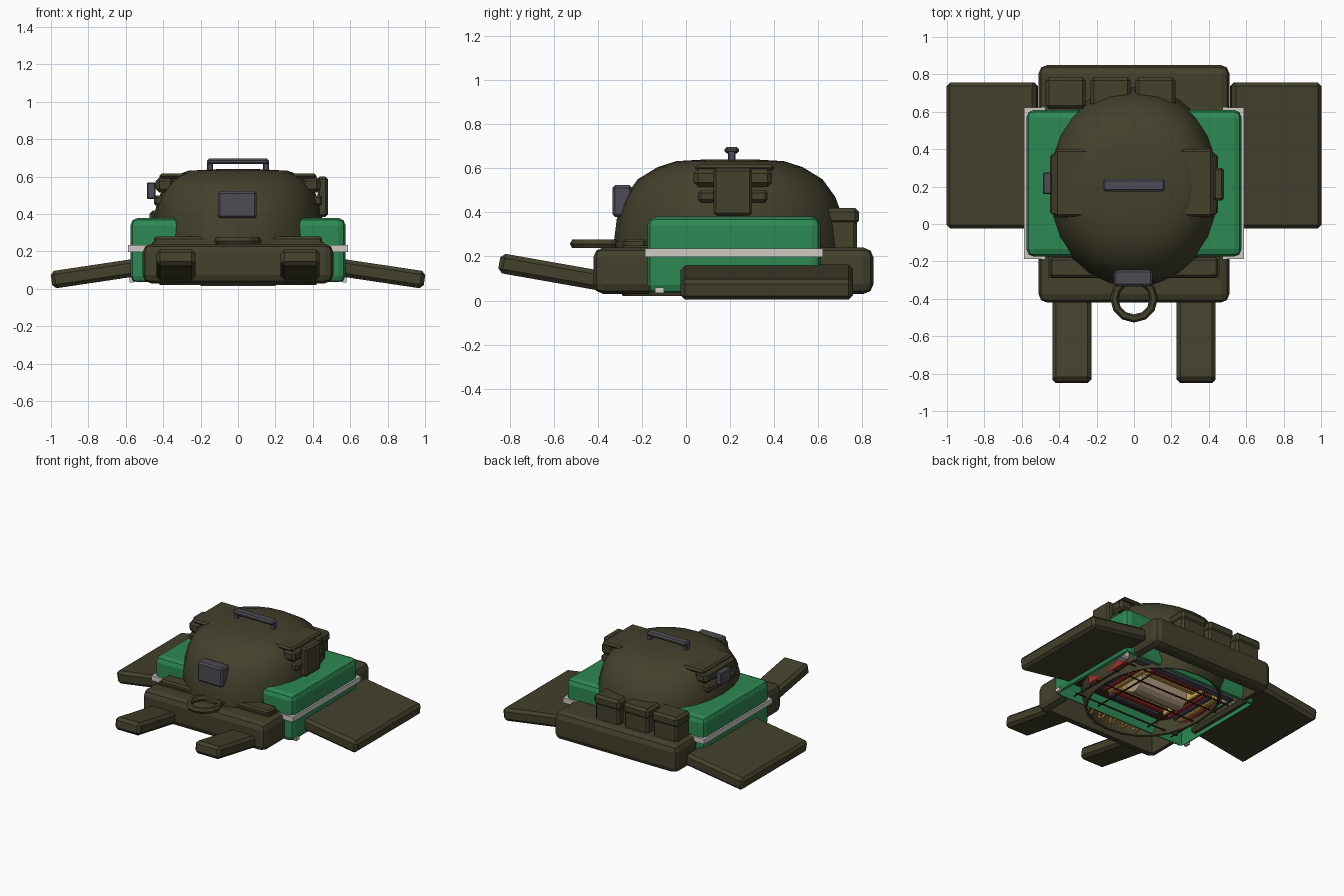
import bpy, bmesh, math
from mathutils import Matrix, Vector

if "Cube" in bpy.data.objects:
    bpy.data.objects.remove(bpy.data.objects["Cube"])


def mat(name, r, g, b):
    m = bpy.data.materials.new(name)
    m.diffuse_color = (r, g, b, 1)
    m.use_nodes = True
    m.node_tree.nodes["Principled BSDF"].inputs["Base Color"].default_value = m.diffuse_color
    return m


OLIVE = mat("olive canvas", .056, .052, .025)
GREEN = mat("green fabric", .026, .250, .088)
STRIP = mat("pale zipper", .62, .60, .55)
METAL = mat("grey metal", .075, .072, .090)
RED = mat("red", .38, .03, .025)
YELLOW = mat("yellow", .65, .40, .07)
TAN = mat("tan", .42, .31, .20)
GOLD = mat("gold", .55, .25, .03)
BROWN = mat("dark brown", .06, .022, .015)


def add(name, bm, m):
    me = bpy.data.meshes.new(name)
    bmesh.ops.recalc_face_normals(bm, faces=bm.faces[:])
    bm.to_mesh(me)
    bm.free()
    ob = bpy.data.objects.new(name, me)
    bpy.context.collection.objects.link(ob)
    me.materials.append(m)
    return ob


def box(name, x, y, z, m, bevel=.012, segs=1, rot=(0, 0, 0)):
    """Bevelled box from (min, max) pairs, rotated about its centre."""
    bm = bmesh.new()
    bmesh.ops.create_cube(bm, size=1)
    bmesh.ops.scale(bm, vec=(x[1] - x[0], y[1] - y[0], z[1] - z[0]), verts=bm.verts)
    if bevel:
        bmesh.ops.bevel(bm, geom=bm.edges[:], offset=bevel, segments=segs,
                        profile=.5, affect='EDGES')
    ob = add(name, bm, m)
    ob.location = [(a[0] + a[1]) / 2 for a in (x, y, z)]
    ob.rotation_euler = rot
    return ob


def cylinder(name, a, b, r, m, n=12):
    a, b = Vector(a), Vector(b)
    bm = bmesh.new()
    bmesh.ops.create_cone(bm, cap_ends=True, segments=n, radius1=r, radius2=r,
                          depth=(b - a).length)
    q = (b - a).to_track_quat('Z', 'Y').to_matrix().to_4x4()
    bm.transform(Matrix.Translation((a + b) / 2) @ q)
    return add(name, bm, m)


def ring(name, c, R, r, m, rot=(0, 0, 0), n=10):
    bpy.ops.mesh.primitive_torus_add(major_radius=R, minor_radius=r, major_segments=n,
                                     minor_segments=6, location=c, rotation=rot)
    ob = bpy.context.object
    ob.name = name
    ob.data.materials.append(m)
    return ob


def cut(ob, x, y, z):
    """Hollow an object with a box."""
    c = box("cutter", x, y, z, OLIVE, 0)
    c.hide_render = True
    mod = ob.modifiers.new("cut", 'BOOLEAN')
    mod.operation, mod.object, mod.solver = 'DIFFERENCE', c, 'EXACT'
    bpy.context.view_layer.objects.active = ob
    bpy.ops.object.modifier_apply(modifier=mod.name)
    bpy.data.objects.remove(c)


# Base tray in a front and a rear part, open below, with the compartment between
base = box("base_tray", (-.51, .51), (-.42, .85), (.03, .24), OLIVE, .045, 2)
cut(base, (-.455, .455), (-.35, .75), (-.5, .215))
cut(base, (-.7, .7), (-.165, .60), (-.5, .5))

# Green compartment, a shell open below
comp = box("green_compartment", (-.575, .575), (-.175, .61), (.03, .38), GREEN, .04, 2)
cut(comp, (-.55, .55), (-.15, .585), (-.5, .355))

# Zipper strip around the compartment
strip = box("zipper_strip", (-.587, .587), (-.187, .622), (.198, .235), STRIP, 0)
cut(strip, (-.56, .56), (-.16, .595), (0, .5))

# Dome shell from rings of a slightly squarish ellipse: height, x scale, y scale
bm = bmesh.new()
N = 24
rings = []
for z, sx, sy in [(.02, .92, .92), (.12, .98, .98), (.24, 1, 1), (.37, .99, .97),
                  (.47, .95, .90), (.55, .87, .79), (.605, .75, .62),
                  (.632, .58, .46), (.64, .25, .2)]:
    loop = []
    for i in range(N):
        a = 2 * math.pi * i / N
        c, d = math.cos(a), math.sin(a)
        px = math.copysign(abs(c) ** .92, c)
        py = math.copysign(abs(d) ** .92, d)
        loop.append(bm.verts.new((.455 * sx * px, .2 + .53 * sy * py, z)))
    rings.append(loop)
for lo, hi in zip(rings, rings[1:]):
    for i in range(N):
        j = (i + 1) % N
        bm.faces.new((lo[i], lo[j], hi[j], hi[i]))
bm.faces.new(rings[-1])
dome = add("dome_shell", bm, OLIVE)
sol = dome.modifiers.new("thickness", 'SOLIDIFY')
sol.thickness = .015
bpy.context.view_layer.objects.active = dome
dome.select_set(True)
bpy.ops.object.modifier_apply(modifier=sol.name)
bpy.ops.object.shade_smooth_by_angle(angle=math.radians(35))

# Parts mirrored left and right
for s, side in ((1, "right"), (-1, "left")):
    def mx(a, b):
        return tuple(sorted((s * a, s * b)))
    # Side flaps slope down, front flaps slope up
    box(side + "_side_flap", mx(.515, 1.0), (-.025, .757), (.036, .130), OLIVE, .02, 1,
        (0, s * math.radians(8.5), 0))
    box(side + "_front_flap", mx(.228, .437), (-.85, -.38), (.085, .175), OLIVE, .02, 1,
        (math.radians(-10), 0, 0))
    box(side + "_front_pad", mx(.17, .45), (-.285, -.18), (.235, .28), OLIVE)
    # Webbing layers on the dome
    box(side + "_top_webbing", mx(.24, .42), (.04, .40), (.588, .616), OLIVE)
    box(side + "_upper_webbing", mx(.34, .44), (.035, .39), (.515, .597), OLIVE, .02)
    box(side + "_lower_webbing", mx(.36, .45), (.055, .37), (.445, .50), OLIVE)
    # Zipper pull below the strip
    box(side + "_zipper_pull", mx(.56, .58), (-.14, -.10), (.035, .06), STRIP, 0)

# Front centre pad, ledge and carry ring
box("front_centre_pad", (-.12, .12), (-.32, -.24), (.235, .275), OLIVE)
ring("carry_ring", (0, -.40, .257), .105, .022, OLIVE, n=12)
box("front_ledge", (-.46, .46), (-.29, -.17), (.235, .25), OLIVE, 0)

# Strap over the right side, buckle plates, top handle
box("right_side_strap", (.425, .48), (.125, .30), (.385, .60), OLIVE)
box("left_buckle", (-.487, -.44), (.16, .275), (.48, .57), METAL, .006)
box("front_buckle", (-.108, .10), (-.333, -.245), (.378, .523), METAL)
box("top_handle", (-.165, .165), (.175, .24), (.667, .697), METAL, .01)
for x in (-.15, .15):
    box("handle_post", (x - .015, x + .015), (.19, .225), (.60, .68), METAL, .004)

# Rear pouches with lids
for x in (-.365, -.125, .115):
    box("rear_pouch", (x - .1, x + .1), (.62, .775), (.22, .39), OLIVE, .015)
    box("pouch_lid", (x - .107, x + .107), (.615, .785), (.345, .42), OLIVE, .018)

# Supplies seen from below: backing tray, long grey bar, roll
box("supply_panel", (-.44, .44), (-.13, .56), (.15, .17), BROWN, 0)
box("long_grey_bar", (-.43, .43), (.49, .56), (.045, .15), METAL)
cylinder("bandage_roll", (-.2, .24, .10), (.2, .24, .10), .085, TAN, 16)
# Sticks on both sides of the roll
for i, m in enumerate((YELLOW, RED, METAL, YELLOW, RED)):
    x = .245 + i * .043
    for s in (1, -1):
        box("supply_stick", (s * x - .016, s * x + .016), (.03, .42), (.075, .15), m, .005)
for y, m in ((.38, YELLOW), (.43, RED), (.10, YELLOW), (.05, RED), (0, METAL)):
    box("supply_bar", (-.21, .21), (y - .017, y + .017), (.08, .15), m, .005)
# White packs at the ends of the panel
for s in (1, -1):
    box("white_pack", (s * .47 - .04, s * .47 + .04), (.40, .47), (.08, .15), STRIP, .01)
# Retaining cords
for y in (-.08, .14, .33, .46):
    cylinder("cross_cord", (-.45, y, .05), (.45, y, .05), .006, BROWN, 6)
for x in (-.43, -.22, .22, .43):
    cylinder("long_cord", (x, -.12, .05), (x, .54, .05), .006, BROWN, 6)
# Row of small gold rings at the front
for i in range(5):
    ring("gold_ring", (-.2 + i * .1, -.22, .08), .03, .009, GOLD, (0, math.pi / 2, 0))
